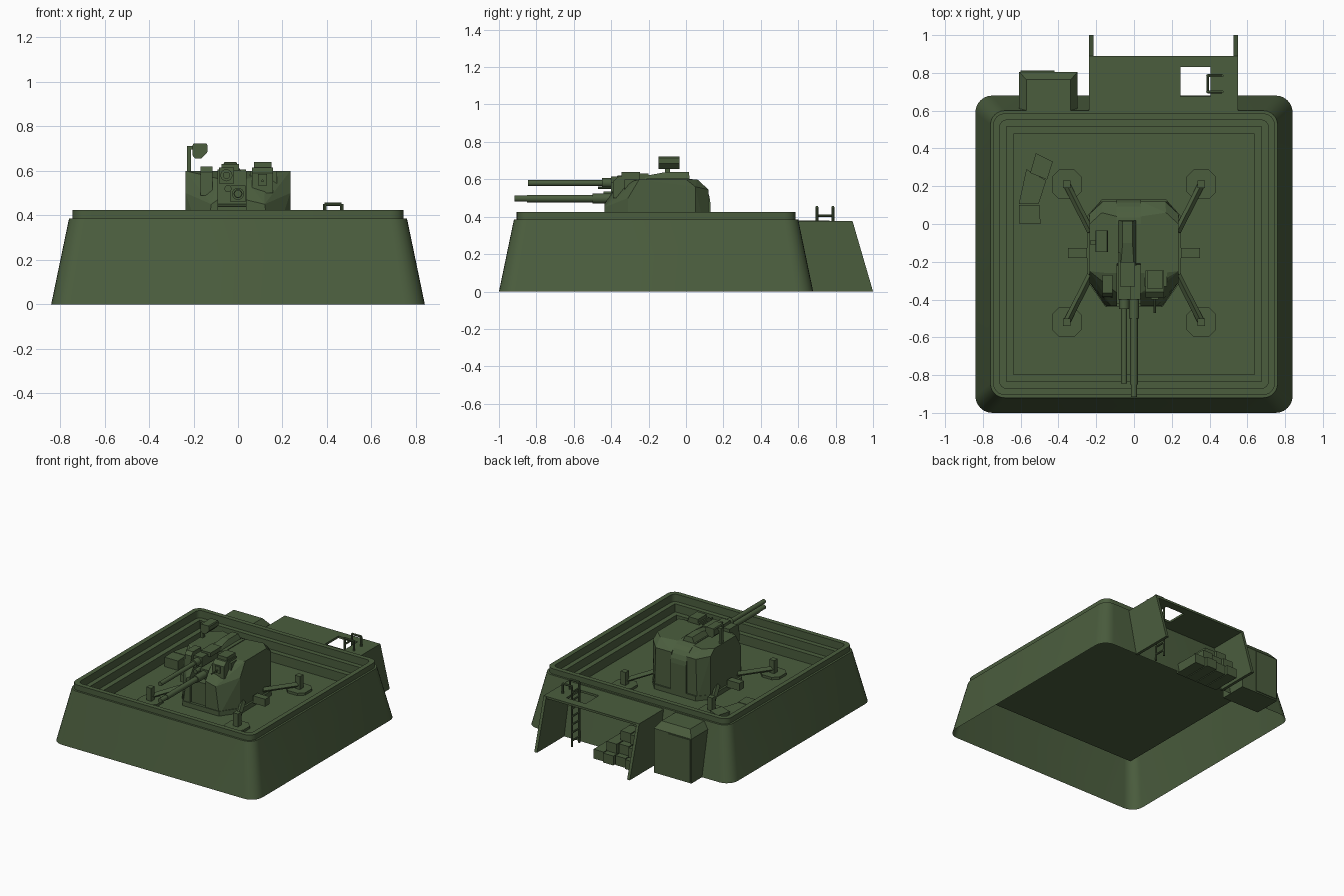
import bpy, bmesh, math
from mathutils import Vector, Matrix

if "Cube" in bpy.data.objects:
    bpy.data.objects.remove(bpy.data.objects["Cube"])

green = bpy.data.materials.new("olive_green")
green.diffuse_color = (0.07, 0.11, 0.048, 1)
green.use_nodes = True
green.node_tree.nodes["Principled BSDF"].inputs["Base Color"].default_value = green.diffuse_color


def finish(name, bm, smooth=False):
    bmesh.ops.recalc_face_normals(bm, faces=bm.faces)
    me = bpy.data.meshes.new(name)
    bm.to_mesh(me)
    bm.free()
    ob = bpy.data.objects.new(name, me)
    bpy.context.collection.objects.link(ob)
    me.materials.append(green)
    if smooth:
        bpy.ops.object.select_all(action='DESELECT')
        ob.select_set(True)
        bpy.context.view_layer.objects.active = ob
        bpy.ops.object.shade_smooth_by_angle(angle=math.radians(35))
    return ob


def hull(name, pts):
    bm = bmesh.new()
    for p in pts:
        bm.verts.new(p)
    r = bmesh.ops.convex_hull(bm, input=bm.verts)
    junk = [g for g in set(r["geom_interior"] + r["geom_unused"]) if isinstance(g, bmesh.types.BMVert)]
    bmesh.ops.delete(bm, geom=junk, context='VERTS')
    bmesh.ops.dissolve_limit(bm, angle_limit=0.01, verts=bm.verts, edges=bm.edges)
    return finish(name, bm)


def box(name, x0, x1, y0, y1, z0, z1, rot=0):
    """Box by its limits, optionally turned about its own vertical axis."""
    c = Vector(((x0 + x1) / 2, (y0 + y1) / 2, (z0 + z1) / 2))
    bm = bmesh.new()
    bmesh.ops.create_cube(bm, size=1, matrix=Matrix.Translation(c) @ Matrix.Rotation(rot, 4, 'Z')
                          @ Matrix.Diagonal((x1 - x0, y1 - y0, z1 - z0, 1)))
    return finish(name, bm)


def rod(name, a, b, r, n=12):
    a, b = Vector(a), Vector(b)
    bm = bmesh.new()
    q = (b - a).to_track_quat('Z', 'Y').to_matrix().to_4x4()
    bmesh.ops.create_cone(bm, cap_ends=True, segments=n, radius1=r, radius2=r, depth=(b - a).length,
                          matrix=Matrix.Translation((a + b) / 2) @ q)
    return finish(name, bm, True)


def prism(name, prof, lo, hi, axis):
    """Extrude a profile along x (yz profile) or z (xy profile)."""
    bm = bmesh.new()
    put = (lambda p, t: (t, p[0], p[1])) if axis == 'x' else (lambda p, t: (p[0], p[1], t))
    a, b = [[bm.verts.new(put(p, t)) for p in prof] for t in (lo, hi)]
    bm.faces.new(a)
    bm.faces.new(b)
    for i in range(len(a)):
        j = (i + 1) % len(a)
        bm.faces.new((a[i], a[j], b[j], b[i]))
    return finish(name, bm)


# Sloped emplacement wall, stepped rim and pit floor; open below
bm = bmesh.new()
rings = [(.84, .09, 0), (.76, .075, .385), (.745, .06, .385), (.745, .06, .425), (.71, .035, .425),
         (.71, .035, .37), (.675, .002, .37), (.675, .002, .31), (.637, .002, .31), (.637, .002, .24)]
prev = None
for h, r, z in rings:
    ring = []
    for k, (sx, sy) in enumerate([(1, 1), (-1, 1), (-1, -1), (1, -1)]):
        for s in range(7):
            t = math.radians(90 * k + 15 * s)
            ring.append(bm.verts.new((sx * (h - r) + r * math.cos(t), -.16 + sy * (h - r) + r * math.sin(t), z)))
    if prev:
        for i in range(28):
            j = (i + 1) % 28
            bm.faces.new((prev[i], prev[j], ring[j], ring[i]))
    prev = ring
bm.faces.new(prev)
finish("emplacement_pit", bm, True)

# Rear shelter: roof around a hatch opening, and side walls
for i, (x0, x1, y0, y1) in enumerate([(-.235, .245, .6, .89), (.405, .55, .6, .89),
                                      (.245, .405, .6, .675), (.245, .405, .83, .89)]):
    box(f"shelter_roof_{i}", x0, x1, y0, y1, .362, .378)
side = [(.67, 0), (1.0, 0), (.89, .378), (.598, .378)]
prism("shelter_wall_left", side, -.237, -.215, 'x')
prism("shelter_wall_right", side, .528, .55, 'x')

# Ladder with hooped handrails
for y in (.70, .785):
    path = [(.39, y, 0), (.39, y, .45), (.466, y, .45), (.466, y, .37)]
    for i in range(3):
        rod("ladder_rail", path[i], path[i + 1], .008, 8)
for i in range(7):
    rod("ladder_rung", (.39, .70, .045 + .06 * i), (.39, .785, .045 + .06 * i), .007, 8)

# Stacked crates below the shelter roof
for layer, (x0, n, y1) in enumerate([(-.19, 4, .87), (-.19, 3, .83), (-.17, 2, .78)]):
    for i in range(n):
        x = x0 + i * .09
        box("crate", x, x + .083, .65, y1 - .015 * (i % 2), layer * .073, layer * .073 + .07)

# Equipment locker with a chamfered roof
hull("locker", [(x, y, z) for x in (-.608, -.298) for y in (.6, .805) for z in (0, .33)]
     + [(x, y, .38) for x in (-.57, -.335) for y in (.59, .765)])
box("locker_door", -.6, -.42, .80, .812, .01, .325)

# Curved low ammunition bench on the pit floor
bench = [[(-.605, 0), (-.495, 0), (-.5, .1), (-.61, .1)], [(-.61, .105), (-.505, .105), (-.465, .23), (-.57, .29)],
         [(-.55, .27), (-.46, .235), (-.43, .33), (-.52, .375)]]
for i, p in enumerate(bench):
    prism(f"bench_{i}", p, .24, .31 + .008 * (i == 2), 'z')

# Gun plinth, outrigger legs and foot pads
prism("plinth", [(s * x, y) for s, pts in ((1, [(.15, -.44), (.25, -.30), (.25, .04), (.17, .13)]),
                                          (-1, [(.17, .13), (.25, .04), (.25, -.30), (.15, -.44)]))
                 for x, y in pts], .24, .275, 'z')
for s in (-1, 1):
    box("side_bracket", s * .30 - .05, s * .30 + .05, -.18, -.128, .265, .32)
    for fy, ly in ((.21, -.04), (-.52, -.27)):
        fx = s * .357
        prism("foot_pad", [(fx + a, fy + b) for a, b in ((.04, .078), (.078, .04), (.078, -.04), (.04, -.078),
                           (-.04, -.078), (-.078, -.04), (-.078, .04), (-.04, .078))], .24, .258, 'z')
        box("foot_post", fx - .02, fx + .02, fy - .02, fy + .02, .255, .355)
        rod("outrigger_leg", (s * .23, ly, .305), (fx, fy, .285), .019, 4)

# Two armoured turret halves
for name, s, w in (("turret_left", -1, .09), ("turret_right", 1, .035)):
    low = [(w, .12), (.175, .12), (.237, .05), (.235, -.31), (.15, -.435), (w, -.435)]
    top = [(w, .04), (.17, .06), (.235, .0), (.235, -.25), (.14, -.26), (w, -.26)]
    pts = [(x, y, .24) for x, y in low] + [(x, y, .6) for x, y in top]
    pts += [(w, .12, .545), (.165, .12, .545), (.237, .05, .56), (.235, -.31, .50),
            (w, -.435, .47), (.12, -.435, .45), (w, -.365, .565), (.12, -.355, .55)]
    hull(name, [(s * x, y, z) for x, y, z in pts])

# Centre spine with a rounded back
prof = [(-.42, .24), (-.42, .44), (-.22, .45), (-.21, .605), (0, .605)]
prof += [(.13 * math.sin(a), .475 + .13 * math.cos(a)) for a in [math.radians(15 * i) for i in range(1, 7)]]
prism("centre_spine", prof + [(.13, .24)], -.092, .037, 'x')
hull("spine_cover", [(x, y, .6) for x in (-.085, .012) for y in (-.22, .02)]
     + [(x, y, .64) for x in (-.06, -.008) for y in (-.10, .015)] + [(-.07, -.22, .618), (0, -.22, .618)])

# Twin guns: receiver, sleeve, barrel, muzzle
for name, x, z, tip, slv, r in (("upper", -.052, .58, -.845, -.45, .016), ("lower", 0, .497, -.917, -.5, .017)):
    box(name + "_receiver", x - .034, x + .034, -.40, -.15, z - .036, z + .036)
    rod(name + "_sleeve", (x, -.38, z), (x, slv, z), .027, 16)
    rod(name + "_barrel", (x, slv + .02, z), (x, tip, z), r, 16)
rod("lower_barrel_jacket", (0, -.49, .497), (0, -.85, .497), .02, 16)
rod("coaxial_tube", (-.045, -.38, .52), (-.045, -.44, .52), .016)
box("cradle_hump", -.075, .005, -.33, -.20, .6, .63)

# Gunner sight on the right
hull("sight_body", [(x, y, z) for x in (.062, .158) for y, z in
                    ((-.39, .5), (-.25, .5), (-.39, .59), (-.36, .615), (-.245, .615))])
box("sight_hood", .072, .15, -.345, -.245, .61, .64)
box("sight_window", .09, .13, -.4, -.385, .535, .585)
box("sight_step", .055, .175, -.33, -.24, .49, .6)
rod("sight_lens", (.11, -.385, .555), (.11, -.47, .555), .006, 8)

# Loader box on the left and mast sensor
hull("left_box", [(x, y, z) for x in (-.168, -.115) for y, z in
                  ((-.39, .49), (-.27, .49), (-.385, .595), (-.365, .62), (-.27, .62))])
box("mast_post", -.23, -.212, -.112, -.085, .59, .712)
box("mast_arm", -.23, -.19, -.112, -.085, .695, .712)
hull("mast_sensor", [(x, y, z) for y in (-.148, -.035) for x, z in
                     ((-.205, .67), (-.192, .655), (-.165, .655), (-.137, .685), (-.137, .715), (-.142, .722),
                      (-.2, .722), (-.205, .715))])
